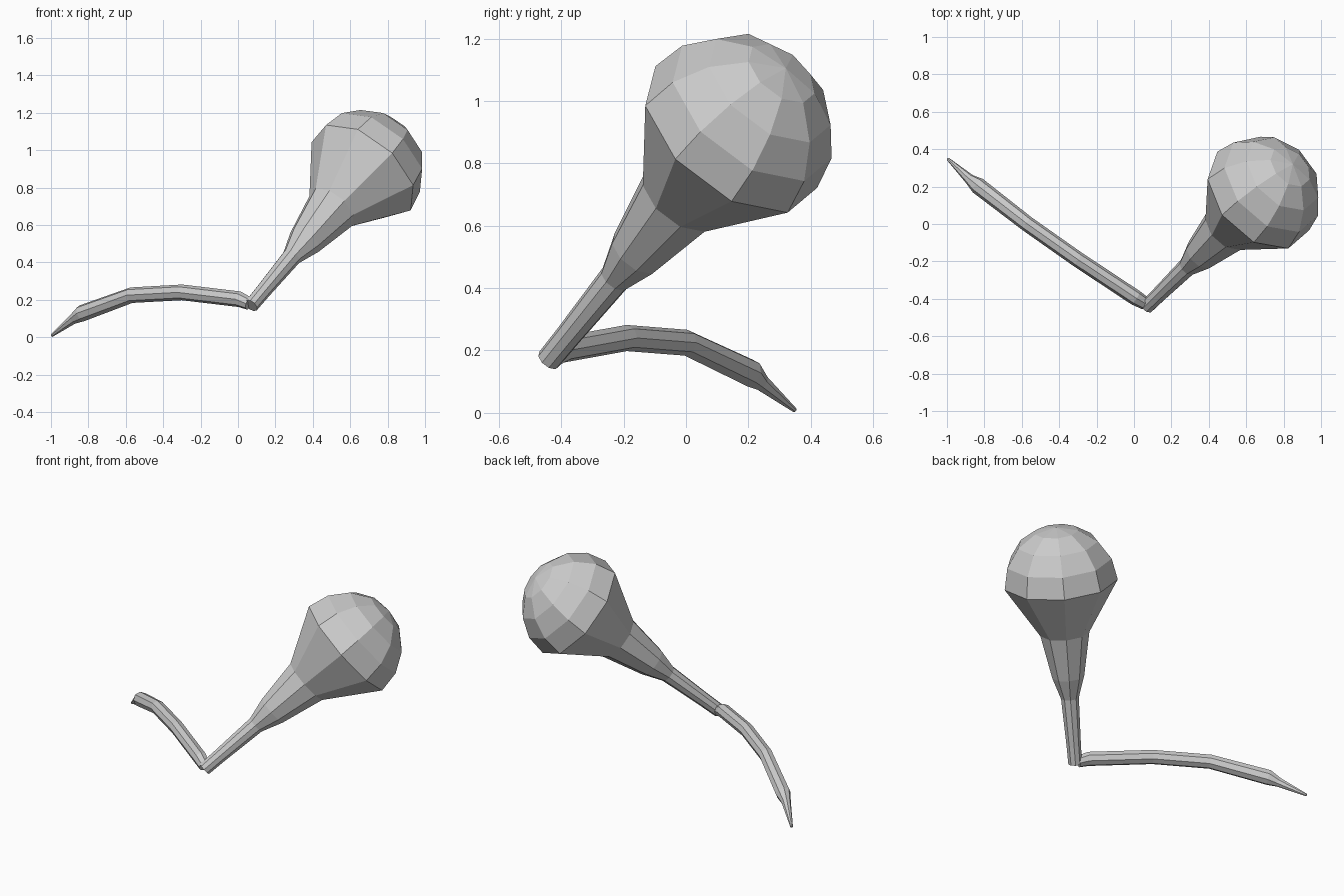
import bpy, bmesh
from math import sin, cos, pi
from mathutils import Vector

if "Cube" in bpy.data.objects:
    bpy.data.objects.remove(bpy.data.objects["Cube"])


def tube(name, rings, sides, ref):
    """Loft flat-shaded rings (centre, radius, normal) into one closed skin."""
    bm = bmesh.new()
    loops = []
    for c, r, n in rings:
        u = (ref - n * ref.dot(n)).normalized()
        v = n.cross(u)
        if r == 0:
            loops.append([bm.verts.new(c)] * sides)
        else:
            loops.append([bm.verts.new(c + r * (u * cos(2 * pi * i / sides) + v * sin(2 * pi * i / sides)))
                          for i in range(sides)])
    for a, b in zip(loops, loops[1:]):
        for i in range(sides):
            j = (i + 1) % sides
            bm.faces.new(list(dict.fromkeys([a[i], a[j], b[j], b[i]])))
    for end in (loops[0], loops[-1]):
        if end[0] is not end[1]:
            bm.faces.new(end)
    bmesh.ops.recalc_face_normals(bm, faces=bm.faces)
    me = bpy.data.meshes.new(name)
    bm.to_mesh(me)
    bm.free()
    ob = bpy.data.objects.new(name, me)
    bpy.context.collection.objects.link(ob)
    return ob


# Bulb: tapered neck flaring into a half sphere, turned about a slanted axis
base, centre, R = Vector((0.07, -0.44, 0.17)), Vector((0.67, 0.145, 0.89)), 0.33
length = (centre - base).length
axis = (centre - base).normalized()
profile = [(0, 0.04), (0.115, 0.042), (0.40, 0.052), (0.53, 0.093), (0.795, 0.143)]
bands = 4
profile += [(length + R * sin(k * pi / 2 / bands), R * cos(k * pi / 2 / bands)) for k in range(bands)]
profile.append((length + R, 0))
tube("bulb", [(base + axis * t, r, axis) for t, r in profile], 9, Vector((0.26, 0, -0.22)))

# Stem: thin arched tube ending in a fine point
path = [(0.06, -0.425, 0.18, 0.035), (0.01, -0.395, 0.203, 0.042), (-0.30, -0.19, 0.24, 0.042),
        (-0.57, 0.0, 0.225, 0.042), (-0.835, 0.205, 0.128, 0.045),
        (-0.88, 0.24, 0.098, 0.028), (-0.995, 0.348, 0.009, 0.008)]
pts = [Vector(p[:3]) for p in path]
rings = []
for i, p in enumerate(pts):
    n = (pts[min(i + 1, len(pts) - 1)] - pts[max(i - 1, 0)]).normalized()
    rings.append((p, path[i][3], n))
tube("stem", rings, 8, Vector((0, 0, 1)))
